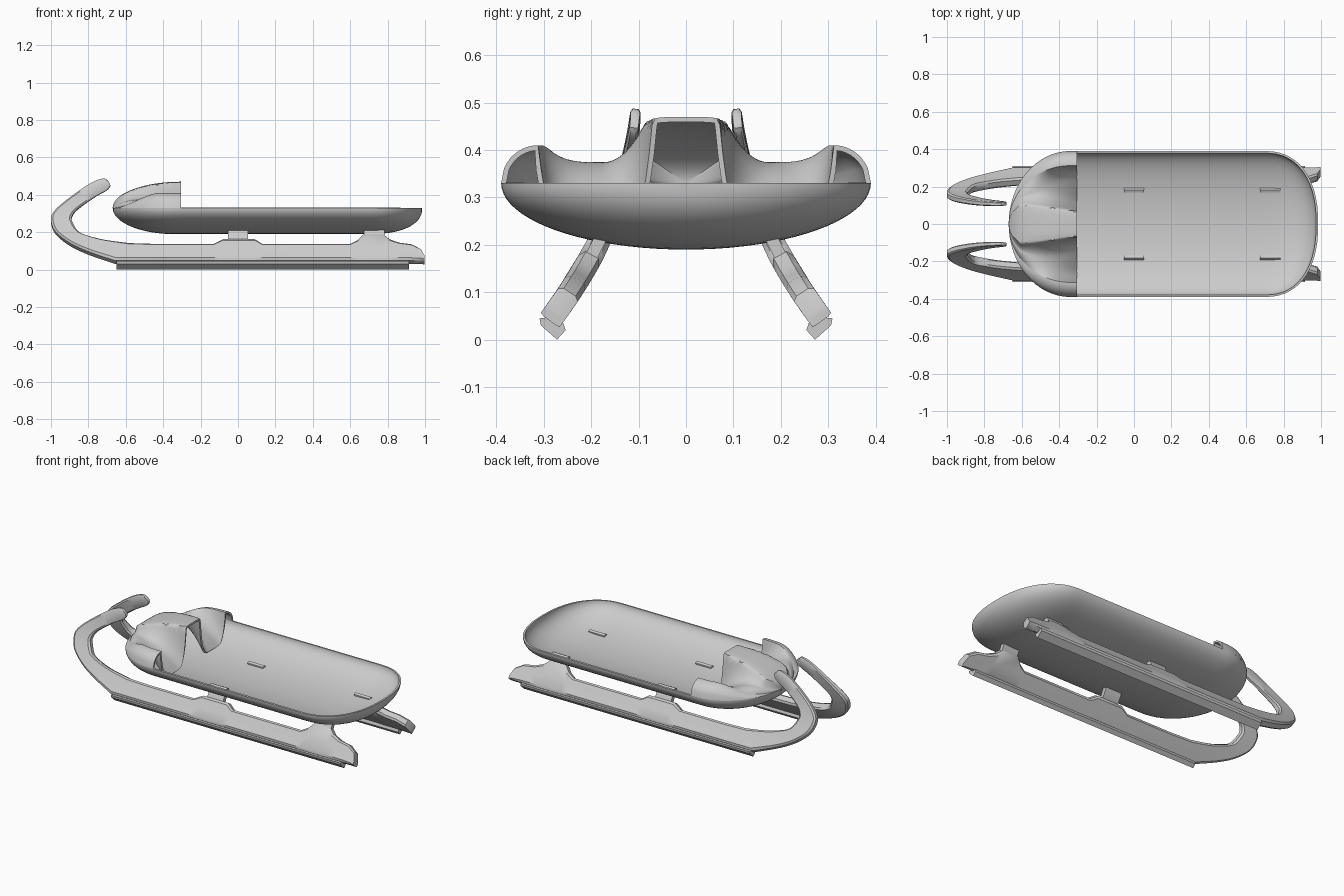
import bpy, bmesh, math
from mathutils import Vector

if "Cube" in bpy.data.objects:
    bpy.data.objects.remove(bpy.data.objects["Cube"])

grey = bpy.data.materials.new("light grey")
grey.use_nodes = True
grey.diffuse_color = (0.6, 0.6, 0.6, 1)
grey.node_tree.nodes["Principled BSDF"].inputs["Base Color"].default_value = (0.6, 0.6, 0.6, 1)

RIM = 0.33          # height of the hull rim
HALF_W = 0.39       # half width of the hull
DEPTH = 0.14        # depth of the hull
NOSE, TAIL, CUT = -0.67, 0.985, -0.305


def finish(name, bm, angle=40, mods=()):
    """Turn a bmesh into a shaded object, applying the given modifiers."""
    me = bpy.data.meshes.new(name)
    bm.to_mesh(me)
    bm.free()
    me.materials.append(grey)
    ob = bpy.data.objects.new(name, me)
    bpy.context.collection.objects.link(ob)
    bpy.ops.object.select_all(action="DESELECT")
    ob.select_set(True)
    bpy.context.view_layer.objects.active = ob
    for kind, settings in mods:
        m = ob.modifiers.new(kind.title(), kind)
        for key, value in settings.items():
            setattr(m, key, value)
        bpy.ops.object.modifier_apply(modifier=m.name)
    bpy.ops.object.shade_smooth_by_angle(angle=math.radians(angle))
    return ob


def grid(rows):
    """Open surface through rows of points; collapsed ends are welded."""
    bm = bmesh.new()
    vs = [[bm.verts.new(p) for p in row] for row in rows]
    for a, b in zip(vs, vs[1:]):
        for j in range(len(a) - 1):
            bm.faces.new((a[j], b[j], b[j + 1], a[j + 1]))
    bmesh.ops.remove_doubles(bm, verts=bm.verts, dist=0.0002)
    return bm


def loft(rings):
    """Closed solid through rings of points."""
    bm = bmesh.new()
    vs = [[bm.verts.new(p) for p in ring] for ring in rings]
    n = len(vs[0])
    for a, b in zip(vs, vs[1:]):
        for j in range(n):
            k = (j + 1) % n
            bm.faces.new((a[j], b[j], b[k], a[k]))
    bm.faces.new(vs[0])
    bm.faces.new(vs[-1][::-1])
    bmesh.ops.recalc_face_normals(bm, faces=bm.faces)
    return bm


MIRROR = ("MIRROR", dict(use_axis=(False, True, False), use_clip=False))


def shell(offset):
    return ("SOLIDIFY", dict(thickness=0.011, offset=offset))


# Plan outline: rounded nose and slightly squarer tail
def fullness(x):
    if x < -0.34:
        u, p = (-0.34 - x) / 0.33, 2
    else:
        u, p = max(0, x - 0.70) / 0.285, 2.3
    return max(0, 1 - min(1, u) ** p) ** (1 / p)


# Hull: elliptical tub
N = 56
hull_rows = []
for i in range(N + 1):
    x = (NOSE + TAIL) / 2 - (TAIL - NOSE) / 2 * math.cos(math.pi * i / N)
    k = fullness(x)
    arc = [math.pi * (j / 40 - 0.5) for j in range(41)]
    hull_rows.append([(x, k * HALF_W * math.sin(a), RIM - k * DEPTH * math.cos(a)) for a in arc])
finish("hull", grid(hull_rows), mods=[shell(1)])


# Hood: central tongue, two leg channels and two side wings
def hood_height(t, y, w):
    tongue_y = min(0.07 + 0.04 * (1 - t), 0.45 * w)
    wing_y = 0.8 * w
    valley_y = (tongue_y + wing_y) / 2
    tongue = DEPTH * math.sqrt(max(0, 1 - (1 - t) ** 2))
    s = min(1, t / 0.7)
    wing = 0.08 * s * s * (3 - 2 * s)
    valley = 0.25 * t * (1 - t) - 0.1 * t * t
    steep = 2 + 4 * t ** 4
    y = abs(y)
    if y <= tongue_y:
        return tongue - 0.004 * t * (y / 0.07) ** 4
    if y <= valley_y:
        s = (y - tongue_y) / (valley_y - tongue_y)
        return valley + (tongue - valley) * (1 - s) ** steep
    if y <= wing_y:
        s = (wing_y - y) / (wing_y - valley_y)
        return valley + (wing - valley) * (1 - s) ** steep
    s = (y - wing_y) / (w - wing_y)
    return wing * math.sqrt(max(0, 1 - s * s))


hood_rows = []
for i in range(33):
    t = 1 - math.cos(math.pi / 2 * i / 32)
    x = NOSE + (CUT - NOSE) * t
    w = max(HALF_W * fullness(x), 1e-5)
    ys = [w * (j / 60 - 1) for j in range(121)]
    hood_rows.append([(x, y, RIM + hood_height(t, y, w)) for y in ys])
finish("hood", grid(hood_rows), mods=[shell(-1)])


# Runners lean inwards and curve towards upright at the top
def lean(z):
    return 0.284 - 0.618 * (z - 0.045) + 0.78 * (z - 0.045) * (z - 0.21)


def leaning_point(x, z, off):
    slope = (lean(z + 0.01) - lean(z - 0.01)) / 0.02
    n = Vector((0, 1, -slope)).normalized()
    return Vector((x, lean(z), z)) + n * off


def leaning_ring(lo, hi, half):
    """Chamfered section between a lower and an upper profile point."""
    lo, hi = Vector(lo), Vector(hi)
    section = [(0, 0.6), (0.1, 1), (0.5, 1), (0.9, 1), (1, 0.6)]
    ring = []
    for side in (1, -1):
        for s, f in section[::side]:
            p = lo.lerp(hi, s)
            ring.append(leaning_point(p.x, p.y, side * f * half))
    return ring


def smooth_path(pts, steps=5):
    pts = [Vector(p) for p in pts]
    ext = [pts[0]] + pts + [pts[-1]]
    out = []
    for a, b, c, d in zip(ext, ext[1:], ext[2:], ext[3:]):
        for i in range(steps):
            t = i / steps
            out.append(0.5 * (2 * b + (c - a) * t + (2 * a - 5 * b + 4 * c - d) * t * t
                              + (3 * b - a - 3 * c + d) * t ** 3))
    return out + [pts[-1]]


# Curved horn: outer x, z and inner x, z
horn = [(-0.687, 0.465, -0.682, 0.447), (-0.72, 0.487, -0.70, 0.425),
        (-0.80, 0.455, -0.77, 0.385), (-0.93, 0.36, -0.86, 0.32),
        (-0.99, 0.30, -0.888, 0.28), (-1, 0.255, -0.885, 0.25),
        (-0.975, 0.195, -0.85, 0.195), (-0.90, 0.135, -0.78, 0.168),
        (-0.80, 0.088, -0.70, 0.15), (-0.66, 0.04, -0.58, 0.134)]
stations = [((p[0], p[1]), (p[2], p[3])) for p in smooth_path(horn)]
# Straight body: x and top height, with raised pads under the brackets
for x, top in [(-0.45, 0.13), (-0.13, 0.13), (-0.08, 0.155), (0.09, 0.155), (0.13, 0.13),
               (0.6, 0.13), (0.64, 0.15), (0.67, 0.18), (0.78, 0.18), (0.81, 0.155),
               (0.86, 0.137), (0.93, 0.127), (0.98, 0.1), (0.998, 0.06)]:
    stations.append(((x, 0.04), (x, top)))
rings = []
for lo, hi in stations:
    half = 0.025 - 0.016 * min(1, max(0, (hi[1] - 0.18) / 0.27))
    rings.append(leaning_ring(lo, hi, half))
finish("runners", loft(rings), 35, [MIRROR])

# Blades under the runners
edge = [(0.309, 0.045), (0.306, 0.03), (0.272, 0), (0.254, 0.02), (0.264, 0.05)]
finish("blades", loft([[(x, y, z) for y, z in edge] for x in (-0.65, 0.915)]), 30, [MIRROR])

# Brackets: tabs that pass through the hull floor
for name, x in (("front_brackets", 0), ("rear_brackets", 0.728)):
    tab = [leaning_ring((x + d, 0.13), (x + d, 0.226), 0.013) for d in (-0.054, 0.054)]
    finish(name, loft(tab), 30, [MIRROR])
